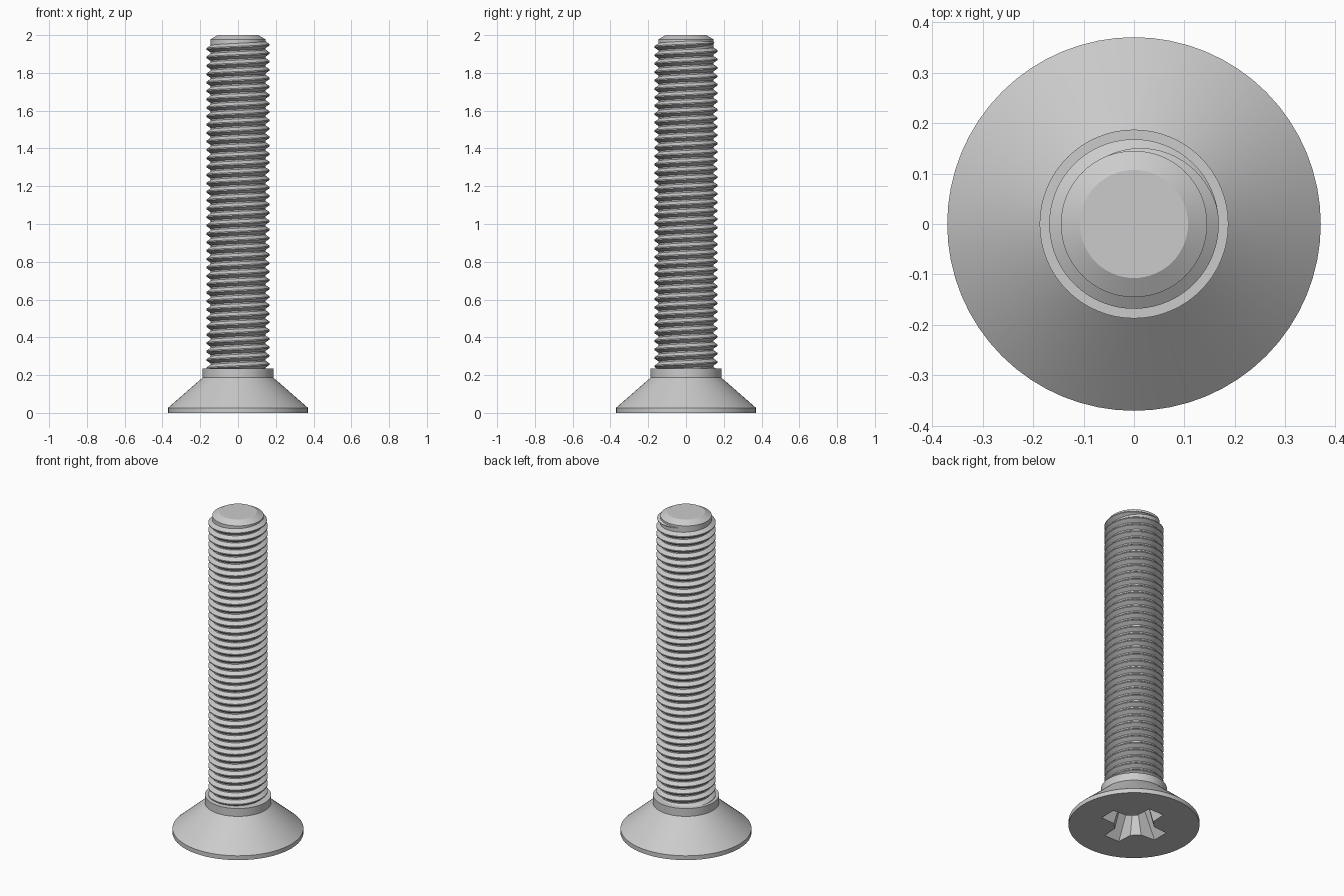
import bpy
import bmesh
import math

if "Cube" in bpy.data.objects:
    bpy.data.objects.remove(bpy.data.objects["Cube"], do_unlink=True)

SEGMENTS = 64
CORE_RADIUS = 0.145
CREST_RADIUS = 0.168

steel = bpy.data.materials.new("plain steel grey")
steel.use_nodes = True
GREY = (0.6, 0.6, 0.6, 1)
steel.diffuse_color = GREY
steel.node_tree.nodes["Principled BSDF"].inputs["Base Color"].default_value = GREY


def finish(name, bm):
    """Turn a bmesh into a named, shaded object."""
    bmesh.ops.recalc_face_normals(bm, faces=bm.faces)
    mesh = bpy.data.meshes.new(name)
    bm.to_mesh(mesh)
    bm.free()
    mesh.materials.append(steel)
    obj = bpy.data.objects.new(name, mesh)
    bpy.context.collection.objects.link(obj)
    bpy.ops.object.select_all(action="DESELECT")
    obj.select_set(True)
    bpy.context.view_layer.objects.active = obj
    bpy.ops.object.shade_smooth_by_angle(angle=math.radians(25))


def bridge(bm, a, b):
    """Join two equally long closed rings with quads."""
    for i in range(len(a)):
        j = (i + 1) % len(a)
        bm.faces.new((a[i], a[j], b[j], b[i]))


def lathe(bm, profile):
    """Stack circular rings given as (radius, height) and skin them."""
    rings = []
    for r, z in profile:
        angles = [math.tau * i / SEGMENTS for i in range(SEGMENTS)]
        rings.append([bm.verts.new((r * math.cos(a), r * math.sin(a), z)) for a in angles])
    for low, high in zip(rings, rings[1:]):
        bridge(bm, low, high)
    return rings


def cross_ring(bm, reach, half_width, core, z):
    """Four-armed outline with chamfered inner corners."""
    arm = [(reach, -half_width), (reach, half_width),
           (core, half_width * 1.1), (half_width * 1.1, core)]
    verts = []
    for quarter in range(4):
        c, s = [(1, 0), (0, 1), (-1, 0), (0, -1)][quarter]
        verts += [bm.verts.new((x * c - y * s, x * s + y * c, z)) for x, y in arm]
    return verts


def ring_edges(bm, ring):
    return [bm.edges.get((v, ring[i - 1])) for i, v in enumerate(ring)]


# Countersunk head with collar and cross drive recess
bm = bmesh.new()
rings = lathe(bm, [(0.37, 0), (0.37, 0.027), (0.187, 0.187), (0.187, 0.236)])
bm.faces.new(rings[-1])
mouth = cross_ring(bm, 0.195, 0.052, 0.1, 0)
floor = cross_ring(bm, 0.095, 0.036, 0.055, 0.18)
bridge(bm, mouth, floor)
tip = bm.verts.new((0, 0, 0.205))
for i, v in enumerate(floor):
    bm.faces.new((floor[i - 1], v, tip))
bmesh.ops.triangle_fill(bm, use_beauty=True,
                        edges=ring_edges(bm, rings[0]) + ring_edges(bm, mouth))
finish("countersunk_head", bm)

# Shank core with a chamfered tip
bm = bmesh.new()
rings = lathe(bm, [(CORE_RADIUS, 0.225), (CORE_RADIUS, 1.978), (0.107, 2)])
bm.faces.new(rings[0])
bm.faces.new(rings[-1])
finish("shank_core", bm)

# Right-handed thread ridge that fades out near the tip
PITCH = 0.0445
END_Z = 1.964
END_ANGLE = math.radians(120)
RUNOUT = math.radians(110)
STEPS = int((END_Z - 0.215) / PITCH * SEGMENTS)
bm = bmesh.new()
previous = None
for i in range(STEPS + 1):
    back = math.tau * (STEPS - i) / SEGMENTS
    angle = END_ANGLE - back
    z = END_Z - PITCH * back / math.tau
    fade = min(1, back / RUNOUT)
    root = CORE_RADIUS - 0.002
    crest = root + (CREST_RADIUS - root) * max(fade, 0.02)
    section = []
    for r, dz in [(root, -0.02), (crest, -0.003), (crest, 0.003), (root, 0.02)]:
        dz *= max(fade, 0.1)
        section.append(bm.verts.new((r * math.cos(angle), r * math.sin(angle), z + dz)))
    if previous:
        bridge(bm, previous, section)
    else:
        bm.faces.new(section)
    previous = section
bm.faces.new(previous)
finish("thread", bm)
